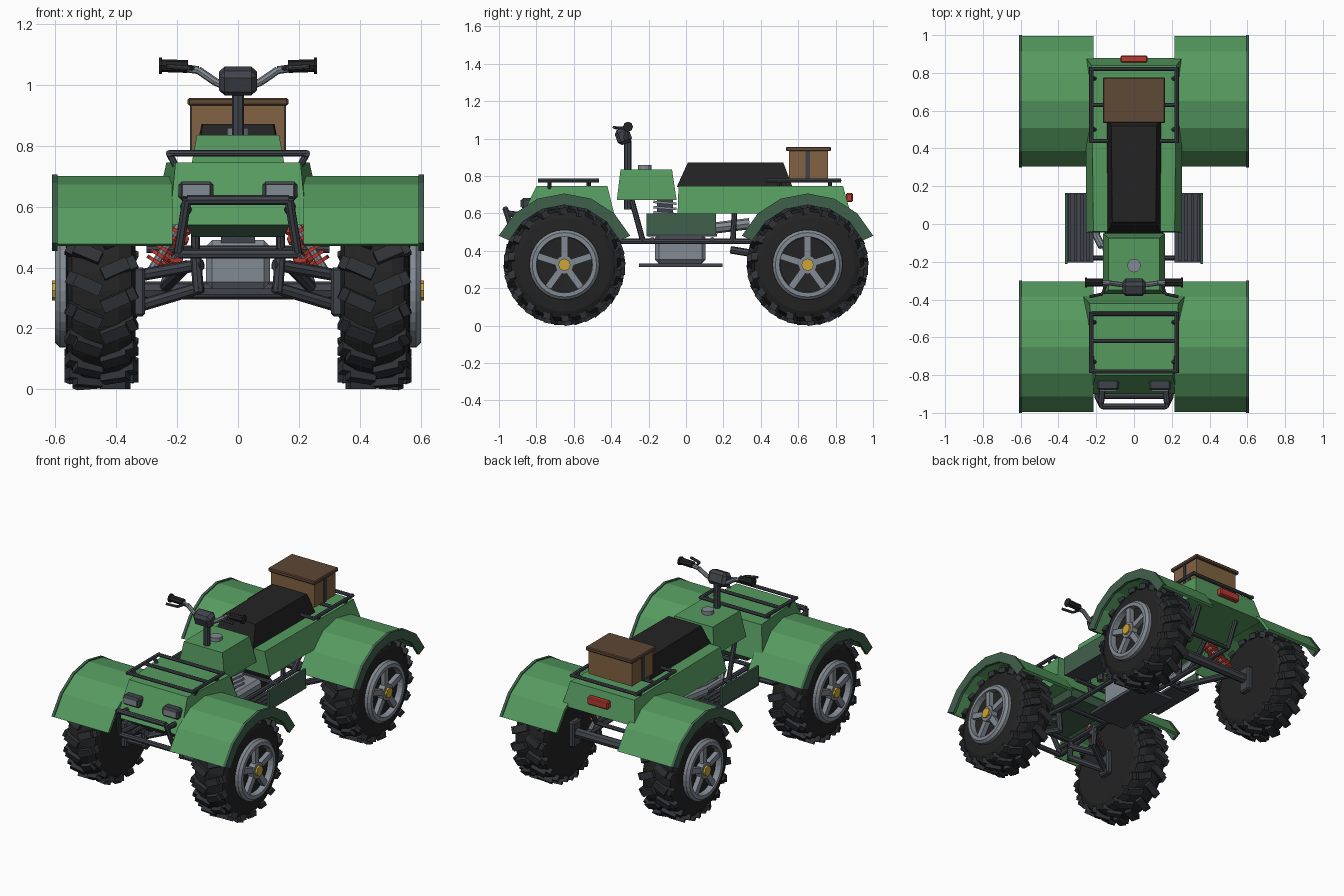
import bpy, bmesh
from math import sin, cos, pi, radians
from mathutils import Matrix, Vector

if "Cube" in bpy.data.objects:
    bpy.data.objects.remove(bpy.data.objects["Cube"])


def paint(name, *rgb):
    lin = [((c / 255 + 0.055) / 1.055) ** 2.4 for c in rgb] + [1]
    m = bpy.data.materials.new(name)
    m.use_nodes = True
    m.diffuse_color = lin
    m.node_tree.nodes["Principled BSDF"].inputs["Base Color"].default_value = lin
    return m


GREEN = paint("body green", 85, 154, 95)
DARK_GREEN = paint("dark green trim", 64, 96, 76)
BLACK = paint("rubber black", 35, 35, 35)
LUG = paint("tread charcoal", 47, 50, 54)
FRAME = paint("frame grey", 64, 68, 75)
METAL = paint("metal grey", 130, 138, 146)
RED = paint("red", 185, 58, 48)
YELLOW = paint("hub yellow", 205, 165, 55)
BROWN = paint("wood brown", 130, 98, 66)
DARK_BROWN = paint("lid brown", 94, 72, 54)


def finish(name, bm, mat, mirror=False):
    bmesh.ops.recalc_face_normals(bm, faces=bm.faces)
    me = bpy.data.meshes.new(name)
    bm.to_mesh(me)
    bm.free()
    me.materials.append(mat)
    ob = bpy.data.objects.new(name, me)
    bpy.context.collection.objects.link(ob)
    if mirror:
        mod = ob.modifiers.new("Mirror", "MIRROR")
        mod.use_mirror_merge = False
    return ob


def box(name, xs, ys, zs, mat, bevel=0, mirror=False, tilt=0):
    mid = Vector([(a + b) / 2 for a, b in (xs, ys, zs)])
    size = [b - a for a, b in (xs, ys, zs)]
    bm = bmesh.new()
    bmesh.ops.create_cube(bm, size=1, matrix=Matrix.Translation(mid)
                          @ Matrix.Rotation(tilt, 4, 'X') @ Matrix.Diagonal((*size, 1)))
    if bevel:
        bmesh.ops.bevel(bm, geom=bm.edges[:], offset=bevel, segments=1, affect='EDGES')
    return finish(name, bm, mat, mirror)


def taper(name, low, high, mat):
    """Tapered block; each level is (front y, rear y, front half width, rear half width, z)."""
    bm = bmesh.new()
    rings = [[bm.verts.new(p) for p in ((-a, f, z), (a, f, z), (b, r, z), (-b, r, z))]
             for f, r, a, b, z in (low, high)]
    bm.faces.new(rings[0])
    bm.faces.new(rings[1])
    for i in range(4):
        j = (i + 1) % 4
        bm.faces.new((rings[0][i], rings[0][j], rings[1][j], rings[1][i]))
    return finish(name, bm, mat)


def add_tube(bm, a, b, r, sides):
    a, b = Vector(a), Vector(b)
    d = b - a
    rot = d.to_track_quat('Z', 'Y').to_matrix().to_4x4()
    bmesh.ops.create_cone(bm, cap_ends=True, segments=sides, radius1=r, radius2=r,
                          depth=d.length, matrix=Matrix.Translation((a + b) / 2) @ rot)


def tubes(name, paths, r, mat, mirror=False, sides=8):
    bm = bmesh.new()
    for path in paths:
        for a, b in zip(path, path[1:]):
            add_tube(bm, a, b, r, sides)
    return finish(name, bm, mat, mirror)


def lathe(name, profile, y, z, mat, sides=32):
    """Turn a closed (x, radius) profile around the wheel axis."""
    bm = bmesh.new()
    rings = [[bm.verts.new((x, y + r * sin(2 * pi * i / sides), z + r * cos(2 * pi * i / sides)))
              for x, r in profile] for i in range(sides)]
    n = len(profile)
    for i in range(sides):
        for k in range(n):
            p, q, m = rings[i], rings[(i + 1) % sides], (k + 1) % n
            bm.faces.new((p[k], p[m], q[m], q[k]))
    return finish(name, bm, mat, True)


# Wheels
HUB_Z, TYRE_X = 0.325, 0.448
for end, y in (("front", -0.65), ("rear", 0.65)):
    lathe(end + "_tyre", [(0.337, 0.02), (0.337, 0.25), (0.35, 0.285), (0.39, 0.302), (0.505, 0.302),
                          (0.545, 0.285), (0.56, 0.25), (0.565, 0.18), (0.555, 0.02)], y, HUB_Z, BLACK)
    bm = bmesh.new()
    for i in range(36):
        side = 1 if i % 2 else -1
        spin = Matrix.Translation((TYRE_X, y, HUB_Z)) @ Matrix.Rotation(2 * pi * i / 36, 4, 'X')
        for dx, r, length, thick in ((0.045, 0.302, 0.092, 0.042), (0.092, 0.284, 0.045, 0.035)):
            bmesh.ops.create_cube(bm, size=1, matrix=spin
                                  @ Matrix.Translation((side * dx, dx * 0.4, r))
                                  @ Matrix.Rotation(side * radians(24), 4, 'Z')
                                  @ Matrix.Diagonal((length, 0.042, thick, 1)))
    finish(end + "_tyre_lugs", bm, LUG, True)
    lathe(end + "_rim", [(0.55, 0.187), (0.585, 0.187), (0.6, 0.172), (0.6, 0.15), (0.55, 0.145)],
          y, HUB_Z, METAL)
    bm = bmesh.new()
    for i in range(5):
        bmesh.ops.create_cube(bm, size=1, matrix=Matrix.Translation((0.576, y, HUB_Z))
                              @ Matrix.Rotation(2 * pi * i / 5, 4, 'X')
                              @ Matrix.Translation((0, 0, 0.09)) @ Matrix.Diagonal((0.03, 0.036, 0.13, 1)))
    add_tube(bm, (0.55, y, HUB_Z), (0.598, y, HUB_Z), 0.05, 12)
    finish(end + "_spokes", bm, METAL, True)
    tubes(end + "_hub_cap", [[(0.59, y, HUB_Z), (0.61, y, HUB_Z)]], 0.033, YELLOW, True)
    box(end + "_knuckle", (0.305, 0.345), (y - 0.04, y + 0.04), (0.24, 0.4), FRAME, 0.008, True)

    # Arched fenders with a deeper lip along the outer edge
    for part, x0, x1, r0, r1, mat in (("fender", 0.215, 0.597, 0.362, 0.38, GREEN),
                                      ("fender_lip", 0.593, 0.61, 0.325, 0.386, DARK_GREEN)):
        bm = bmesh.new()
        rings = []
        for i in range(7):
            a = radians(-65.5 + 131 * i / 6)
            rings.append([bm.verts.new((x, y + r * sin(a), HUB_Z - 0.005 + r * cos(a)))
                          for x, r in ((x0, r0), (x1, r0), (x1, r1), (x0, r1))])
        for p, q in zip(rings, rings[1:]):
            for k in range(4):
                m = (k + 1) % 4
                bm.faces.new((p[k], p[m], q[m], q[k]))
        bm.faces.new(rings[0])
        bm.faces.new(rings[-1])
        finish(end + "_" + part, bm, mat, True)

# Body panels
taper("front_cowl", (-0.9, -0.37, 0.225, 0.28, 0.54), (-0.8, -0.42, 0.205, 0.235, 0.745), GREEN)
taper("front_chin", (-0.85, -0.4, 0.15, 0.15, 0.5), (-0.895, -0.38, 0.17, 0.17, 0.54), DARK_GREEN)
taper("tank_cover", (-0.37, -0.05, 0.165, 0.165, 0.67), (-0.35, -0.075, 0.135, 0.135, 0.835), GREEN)
taper("rear_body", (-0.045, 0.88, 0.255, 0.255, 0.6), (-0.04, 0.84, 0.215, 0.225, 0.745), GREEN)
taper("seat", (-0.05, 0.57, 0.14, 0.145, 0.74), (0.01, 0.52, 0.115, 0.12, 0.872), BLACK)
tubes("fuel_cap", [[(0, -0.22, 0.83), (0, -0.22, 0.858)]], 0.036, METAL, sides=12)
box("tail_light", (-0.072, 0.072), (0.855, 0.892), (0.66, 0.708), RED, 0.006)
box("headlight_case", (0.08, 0.195), (-0.88, -0.8), (0.622, 0.682), FRAME, 0.01, True)
box("headlight_lens", (0.092, 0.183), (-0.886, -0.87), (0.634, 0.672), METAL, 0, True)

# Cargo racks
for end, ys, posts in (("front", (-0.78, -0.62, -0.475), (-0.73, -0.52)),
                       ("rear", (0.44, 0.63, 0.82), (0.5, 0.77))):
    w, z = 0.226, 0.775
    paths = [[(-w, v, z), (w, v, z)] for v in ys]
    paths += [[(s * w, ys[0] - 0.01, z), (s * w, ys[-1] + 0.01, z)] for s in (-1, 1)]
    paths += [[(s * w, p, z), (s * 0.205, p, 0.735)] for s in (-1, 1) for p in posts]
    tubes(end + "_rack", paths, 0.011, FRAME)

# Cargo crate
box("crate", (-0.152, 0.152), (0.55, 0.76), (0.782, 0.935), BROWN)
box("crate_lid", (-0.165, 0.165), (0.535, 0.775), (0.932, 0.956), DARK_BROWN, 0.005)
box("crate_batten", (0.15, 0.158), (0.64, 0.662), (0.78, 0.935), FRAME, 0, True)

# Steering
tubes("steering_column", [[(0, -0.312, 0.62), (0, -0.312, 0.99)]], 0.02, FRAME)
box("handlebar_pod", (-0.062, 0.062), (-0.375, -0.295), (0.97, 1.055), FRAME, 0.018, tilt=0.35)
tubes("handlebar", [[(0.04, -0.325, 0.995), (0.075, -0.32, 1.01), (0.13, -0.312, 1.048),
                     (0.18, -0.31, 1.055)]], 0.013, METAL, True)
tubes("grip", [[(0.165, -0.31, 1.06), (0.255, -0.31, 1.063)]], 0.021, BLACK, True)
tubes("grip_flange", [[(0.25, -0.31, 1.063), (0.26, -0.31, 1.063)]], 0.027, BLACK, True)
tubes("brake_lever", [[(0.15, -0.32, 1.055), (0.165, -0.37, 1.055), (0.235, -0.385, 1.06)]],
      0.008, FRAME, True)

# Bumper
tubes("bumper", [[(0, -0.965, 0.622), (0.168, -0.965, 0.622), (0.195, -0.91, 0.45), (0.15, -0.4, 0.45)],
                 [(0, -0.91, 0.445), (0.195, -0.91, 0.445)],
                 [(0.175, -0.955, 0.6), (0.16, -0.8, 0.58)]], 0.016, FRAME, True)

# Frame
tubes("frame_rails", [[(0.14, -0.85, 0.45), (0.14, 0.7, 0.45)], [(0.14, -0.29, 0.67), (0.14, -0.23, 0.45)],
                      [(0.14, 0.26, 0.62), (0.14, 0.25, 0.45)], [(0.14, 0.7, 0.45), (0.14, 0.78, 0.62)],
                      [(0.14, 0.35, 0.45), (0.14, 0.52, 0.62)]], 0.015, FRAME, True)
tubes("frame_crossbars", [[(-0.3, v, 0.46), (0.3, v, 0.46)] for v in (-0.18, 0.14)]
      + [[(-0.14, v, 0.45), (0.14, v, 0.45)] for v in (-0.75, -0.45, 0.7)], 0.013, FRAME)
box("skid_plate", (-0.13, 0.13), (-0.25, 0.195), (0.312, 0.332), FRAME)

# Footboards
box("footboard", (0.215, 0.365), (-0.205, 0.165), (0.475, 0.49), FRAME, 0, True)
for i in range(4):
    x = 0.235 + 0.033 * i
    box("footboard_slat", (x, x + 0.016), (-0.195, 0.155), (0.488, 0.498), FRAME, 0, True)
box("footboard_side", (0.352, 0.365), (-0.212, 0.16), (0.478, 0.6), DARK_GREEN, 0, True)

# Engine and exhaust
box("engine", (-0.105, 0.105), (-0.165, 0.105), (0.332, 0.49), METAL, 0.02)
box("cylinder", (-0.055, 0.055), (-0.155, -0.07), (0.47, 0.69), FRAME)
for i in range(6):
    z = 0.51 + 0.028 * i
    box("cylinder_fin", (-0.08, 0.08), (-0.175, -0.05), (z, z + 0.013), METAL, tilt=-0.08)
tubes("exhaust_pipe", [[(-0.06, -0.1, 0.55), (-0.17, -0.12, 0.55), (-0.2, -0.06, 0.52), (-0.2, 0.15, 0.52)]],
      0.02, METAL)
tubes("muffler", [[(-0.2, 0.1, 0.515), (-0.2, 0.34, 0.545)]], 0.03, METAL)

# Suspension
tubes("front_arms", [[(0.12, v, h), (0.32, -0.65, e)] for v in (-0.75, -0.53)
                     for h, e in ((0.335, 0.275), (0.41, 0.375))], 0.02, FRAME, True)
tubes("front_gearbox_posts", [[(0.13, v, 0.32), (0.14, v, 0.46)] for v in (-0.75, -0.53)], 0.018, FRAME, True)
tubes("rear_axle", [[(-0.34, 0.65, HUB_Z), (0.34, 0.65, HUB_Z)]], 0.03, FRAME)
tubes("rear_swing_arms", [[(0.17, 0.24, 0.405), (0.24, 0.65, 0.335)]], 0.02, FRAME, True)
for end, top, low in (("front", (0.18, -0.65, 0.56), (0.285, -0.65, 0.39)),
                      ("rear", (0.16, 0.45, 0.62), (0.24, 0.62, 0.35))):
    top, low = Vector(top), Vector(low)
    tubes(end + "_shock_rod", [[top, low]], 0.014, METAL, True)
    coils = [top.lerp(low, 0.2 + 0.12 * i) for i in range(6)]
    step = (low - top).normalized() * 0.012
    tubes(end + "_shock_spring", [[c, c + step] for c in coils], 0.036, RED, True, 10)
